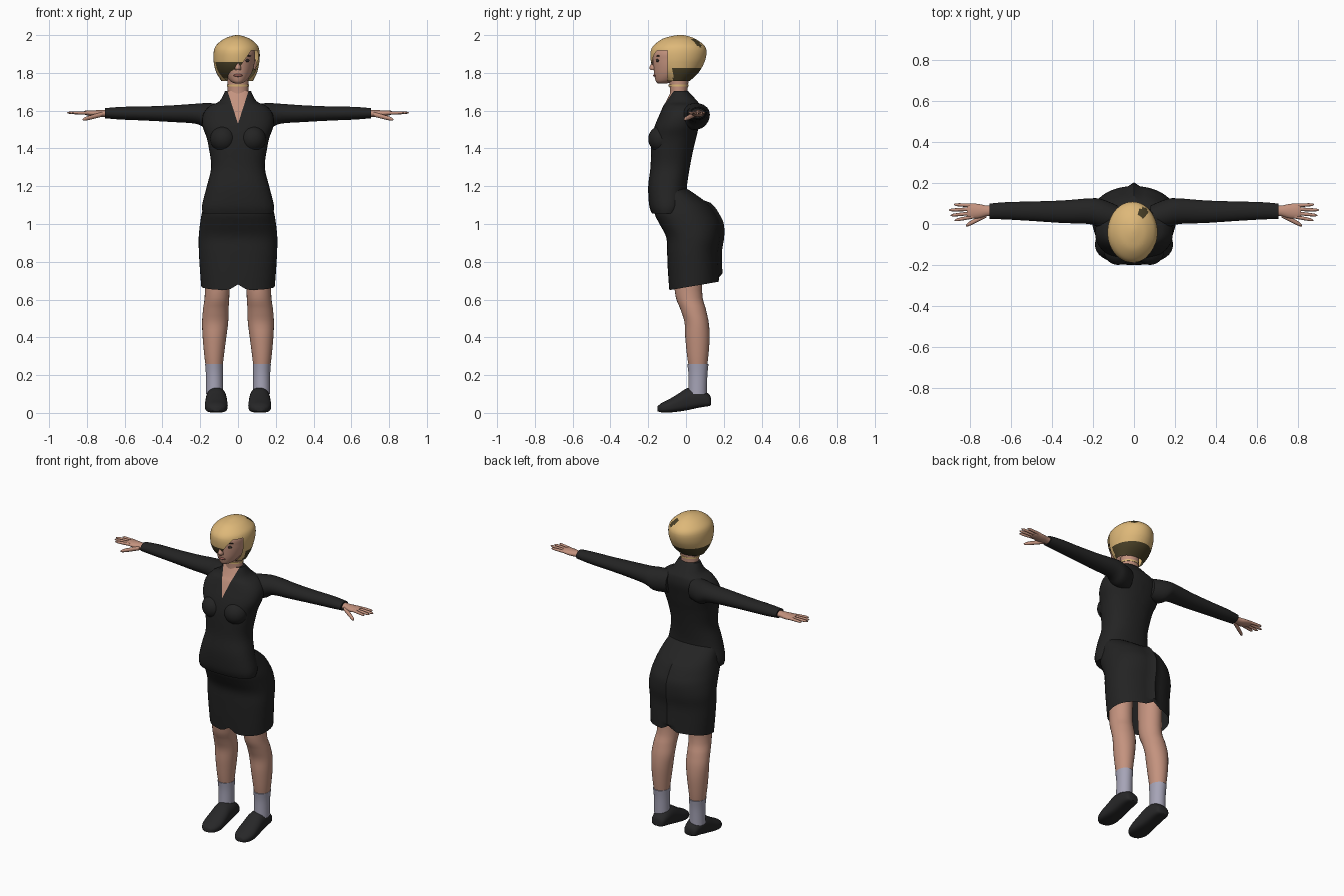
import bpy, bmesh, math
from mathutils import Vector

cube = bpy.data.objects.get("Cube")
if cube:
    bpy.data.objects.remove(cube, do_unlink=True)


def material(name, rgb):
    m = bpy.data.materials.new(name)
    m.use_nodes = True
    m.diffuse_color = (*rgb, 1)
    bsdf = next(n for n in m.node_tree.nodes if n.type == 'BSDF_PRINCIPLED')
    bsdf.inputs["Base Color"].default_value = (*rgb, 1)
    bsdf.inputs["Roughness"].default_value = 0.8
    return m


SKIN = material("skin", (0.55, 0.29, 0.21))
CLOTH = material("black_cloth", (0.017, 0.017, 0.017))
SHOE = material("shoe_leather", (0.02, 0.02, 0.021))
SOCK = material("grey_sock", (0.38, 0.37, 0.47))
GOLD = material("blond_hair", (0.73, 0.48, 0.19))
DARK = material("dark_hair", (0.065, 0.05, 0.02))
LIPS = material("lips", (0.33, 0.12, 0.1))
EYE = material("eye_dark", (0.03, 0.022, 0.02))


def finish(bm, name, mats, mirror=False, rule=None, angle=50):
    bmesh.ops.recalc_face_normals(bm, faces=bm.faces)
    for f in bm.faces:
        f.smooth = True
        if rule:
            f.material_index = rule(f.calc_center_median())
    me = bpy.data.meshes.new(name)
    bm.to_mesh(me)
    bm.free()
    me.set_sharp_from_angle(angle=math.radians(angle))
    for m in mats:
        me.materials.append(m)
    ob = bpy.data.objects.new(name, me)
    bpy.context.collection.objects.link(ob)
    if mirror:
        ob.modifiers.new("mirror", 'MIRROR').use_mirror_merge = False
    return ob


def spline(rows, steps):
    """Smoothly interpolated copies of the cross-section rows."""
    out = []
    for i in range(len(rows) - 1):
        p = [rows[max(0, min(len(rows) - 1, i + k))] for k in (-1, 0, 1, 2)]
        for s in range(steps):
            t = s / steps
            out.append([b + t / 2 * (c - a + t * (2 * a - 5 * b + 4 * c - d + t * (3 * (b - c) + d - a)))
                        for a, b, c, d in zip(*p)])
    return out + [list(rows[-1])]


def loft(rows, axis='z', n=40, steps=4, power=(2, 2), caps=(True, True)):
    """Rows hold position, then low/high limits of the two cross axes."""
    place = {'x': lambda t, u, v: (t, u, v), 'y': lambda t, u, v: (u, t, v),
             'z': lambda t, u, v: (u, v, t)}[axis]
    bm = bmesh.new()
    rings = []
    for t, u0, u1, v0, v1 in spline(rows, steps):
        ring = []
        for k in range(n):
            a = 2 * math.pi * k / n
            c, s = math.cos(a), math.sin(a)
            e = 2 / power[0 if s < 0 else 1]
            u = (u0 + u1) / 2 + (u1 - u0) / 2 * math.copysign(abs(c) ** e, c)
            v = (v0 + v1) / 2 + (v1 - v0) / 2 * math.copysign(abs(s) ** e, s)
            ring.append(bm.verts.new(place(t, u, v)))
        rings.append(ring)
    for a, b in zip(rings, rings[1:]):
        for k in range(n):
            bm.faces.new((a[k], a[(k + 1) % n], b[(k + 1) % n], b[k]))
    for ring, cap in zip((rings[0], rings[-1]), caps):
        if cap:
            bm.faces.new(ring)
    return bm


def sym(rows):
    return [(z, -r, r, a, b) for z, r, a, b in rows]


def cut(bm, point, normal):
    geom = bm.verts[:] + bm.edges[:] + bm.faces[:]
    bmesh.ops.bisect_plane(bm, geom=geom, plane_co=point, plane_no=normal, dist=1e-5)


def ellipsoid(name, centre, radii, mat, mirror=False):
    bm = bmesh.new()
    bmesh.ops.create_uvsphere(bm, u_segments=24, v_segments=14, radius=1)
    for v in bm.verts:
        v.co = Vector(centre) + Vector(c * r for c, r in zip(v.co, radii))
    return finish(bm, name, [mat], mirror)


# Jacket, with the open neckline cut in as skin
bm = loft(sym([(1.055, .185, -.18, -.02), (1.1, .19, -.195, 0), (1.2, .165, -.2, .005),
               (1.3, .142, -.188, .02), (1.4, .154, -.185, .04), (1.46, .167, -.18, .055),
               (1.52, .188, -.165, .068), (1.58, .185, -.14, .08), (1.625, .15, -.12, .075),
               (1.65, .098, -.105, .06), (1.705, .068, -.078, .01)]), power=(2.4, 2.2))
SLOPE, TIP = 0.32, 1.53
for side in (-1, 1):
    cut(bm, (0, 0, TIP), (side, 0, -SLOPE))
finish(bm, "jacket", [CLOTH, SKIN],
       rule=lambda c: int(c.y < -.035 and abs(c.x) < (c.z - TIP) * SLOPE))
ellipsoid("bust", (.078, -.13, 1.45), (.07, .07, .07), CLOTH, True)

# Sleeves
finish(loft([(.08, -.03, .09, 1.5, 1.635), (.16, -.02, .122, 1.5, 1.64), (.22, 0, .125, 1.53, 1.637),
             (.35, .005, .115, 1.54, 1.628), (.5, .015, .11, 1.548, 1.622),
             (.62, .022, .107, 1.553, 1.62), (.705, .025, .1, 1.56, 1.613)], 'x', 28),
       "sleeve", [CLOTH], True)

# Hands: palm, four fingers and thumb
finish(loft([(.68, .04, .09, 1.565, 1.605), (.72, .038, .09, 1.567, 1.603),
             (.76, .028, .098, 1.568, 1.602), (.8, .027, .1, 1.575, 1.601),
             (.815, .035, .092, 1.58, 1.598)], 'x', 20), "palm", [SKIN], True)


def finger(name, start, end, r):
    rows = []
    for t, w in ((0, 1), (.5, .95), (.88, .75), (1, .2)):
        x, y, z = Vector(start).lerp(Vector(end), t)
        rows.append((x, y - r * w, y + r * w, z - r * w, z + r * w))
    finish(loft(rows, 'x', 10, 2), name, [SKIN], True)


for name, y0, x1, y1 in (("index_finger", .036, .877, .018), ("middle_finger", .054, .897, .042),
                         ("ring_finger", .073, .905, .068), ("little_finger", .09, .88, .095)):
    finger(name, (.785, y0, 1.588), (x1, y1, 1.589), .009)
finger("thumb", (.72, .045, 1.58), (.822, -.008, 1.553), .013)

# Skirt, open below, with a back seam and a raised hem at the centre
bm = loft(sym([(1.19, .15, -.17, 0), (1.15, .167, -.175, .06), (1.1, .18, -.17, .125),
               (1.05, .193, -.165, .16), (1, .201, -.14, .182), (.93, .208, -.105, .184),
               (.85, .207, -.1, .172), (.75, .201, -.096, .174), (.665, .195, -.09, .176)]),
          n=48, power=(2.5, 2.1), caps=(True, False))
for v in bm.verts:
    x, y, z = v.co
    if y > .1 and z > .7:
        v.co.y += .018 * max(0, 1 - abs(x) / .02)
    hem = max(0, 1 - (z - .665) / .1)
    v.co.z += hem * (.17 * y + .03 * max(0, 1 - abs(x) / .05))
finish(bm, "skirt", [CLOTH])

# Legs, socks and shoes
finish(loft([(.95, .04, .18, -.07, .1), (.65, .045, .175, -.06, .085), (.55, .05, .185, -.03, .105),
             (.48, .052, .19, -.008, .12), (.4, .062, .187, -.004, .125), (.3, .075, .178, .006, .118),
             (.2, .085, .166, .02, .106), (.1, .085, .166, .02, .106)], n=28), "leg", [SKIN], True)
finish(loft([(.258, .079, .174, .007, .119), (.2, .08, .17, .013, .113),
             (.1, .08, .17, .012, .11)], n=28), "sock", [SOCK], True)
finish(loft([(.132, .09, .14, .042, .08), (.12, .073, .157, .036, .1), (.07, .063, .167, .028, .133),
             (.01, .06, .17, .015, .132), (-.04, .056, .174, .007, .102), (-.09, .055, .175, .002, .072),
             (-.13, .068, .162, .003, .052), (-.15, .09, .14, .008, .035)], 'y', 28, power=(3.5, 2)),
       "shoe", [SHOE], True)

# Neck and head
finish(loft(sym([(1.58, .06, -.1, .03), (1.68, .055, -.085, .008), (1.77, .055, -.09, .015)])),
       "neck", [SKIN])
finish(loft(sym([(1.728, .058, -.092, .012), (1.738, .058, -.093, .013)]), steps=1), "neck_band", [GOLD])
finish(loft(sym([(1.745, .018, -.15, -.1), (1.757, .042, -.16, -.05), (1.79, .068, -.168, .02),
                 (1.83, .083, -.172, .06), (1.87, .089, -.174, .08), (1.91, .09, -.168, .08),
                 (1.95, .07, -.13, .06), (1.975, .035, -.09, .02)])), "head", [SKIN])
finish(loft([(1.815, -.015, .015, -.188, -.15), (1.828, -.016, .016, -.194, -.15),
             (1.85, -.009, .009, -.184, -.15), (1.875, -.006, .006, -.176, -.15)], n=16), "nose", [SKIN])
ellipsoid("lips", (0, -.162, 1.787), (.024, .012, .008), LIPS)
ellipsoid("eye", (.042, -.15, 1.865), (.019, .01, .009), EYE, True)
ellipsoid("eyebrow", (.045, -.147, 1.89), (.024, .01, .004), EYE, True)
ellipsoid("ear", (.088, -.03, 1.845), (.01, .02, .03), SKIN, True)

# Bobbed hair: swept fringe over one side, face opening on the other
bm = loft([(1.757, -.088, .08, -.11, .02), (1.8, -.114, .1, -.155, .065), (1.84, -.126, .11, -.18, .09),
           (1.88, -.13, .115, -.188, .105), (1.92, -.127, .113, -.186, .108),
           (1.95, -.112, .1, -.166, .092), (1.98, -.074, .064, -.125, .05),
           (1.995, -.035, .025, -.075, .01), (2, -.01, .004, -.04, -.02)],
          n=56, caps=(False, True))
A, B = Vector((-.03, 0, 1.775)), Vector((.07, 0, 1.918))
slant = (B - A).cross(Vector((0, 1, 0))).normalized()
if slant.x < 0:
    slant = -slant
FRONT, FRINGE, SHADE, NAPE = -.098, 1.775, 1.858, 1.825
cut(bm, A, slant)
cut(bm, (0, FRONT, 0), (0, 1, 0))
for z in (FRINGE, SHADE, NAPE, B.z):
    cut(bm, (0, 0, z), (0, 0, 1))


def in_opening(c):
    return c.y < FRONT and c.z < B.z and ((c - A).dot(slant) > 0 or c.z < FRINGE)


bmesh.ops.delete(bm, geom=[f for f in bm.faces if in_opening(f.calc_center_median())], context='FACES')


def hair_colour(c):
    fringe = c.y < FRONT and c.z < SHADE
    nape = c.y > -.07 and c.z < NAPE
    patch = c.z > 1.9 and (c.x - .045) ** 2 + (c.y - .055) ** 2 < .0006
    return int(fringe or nape or patch)


finish(bm, "hair", [GOLD, DARK], rule=hair_colour)
